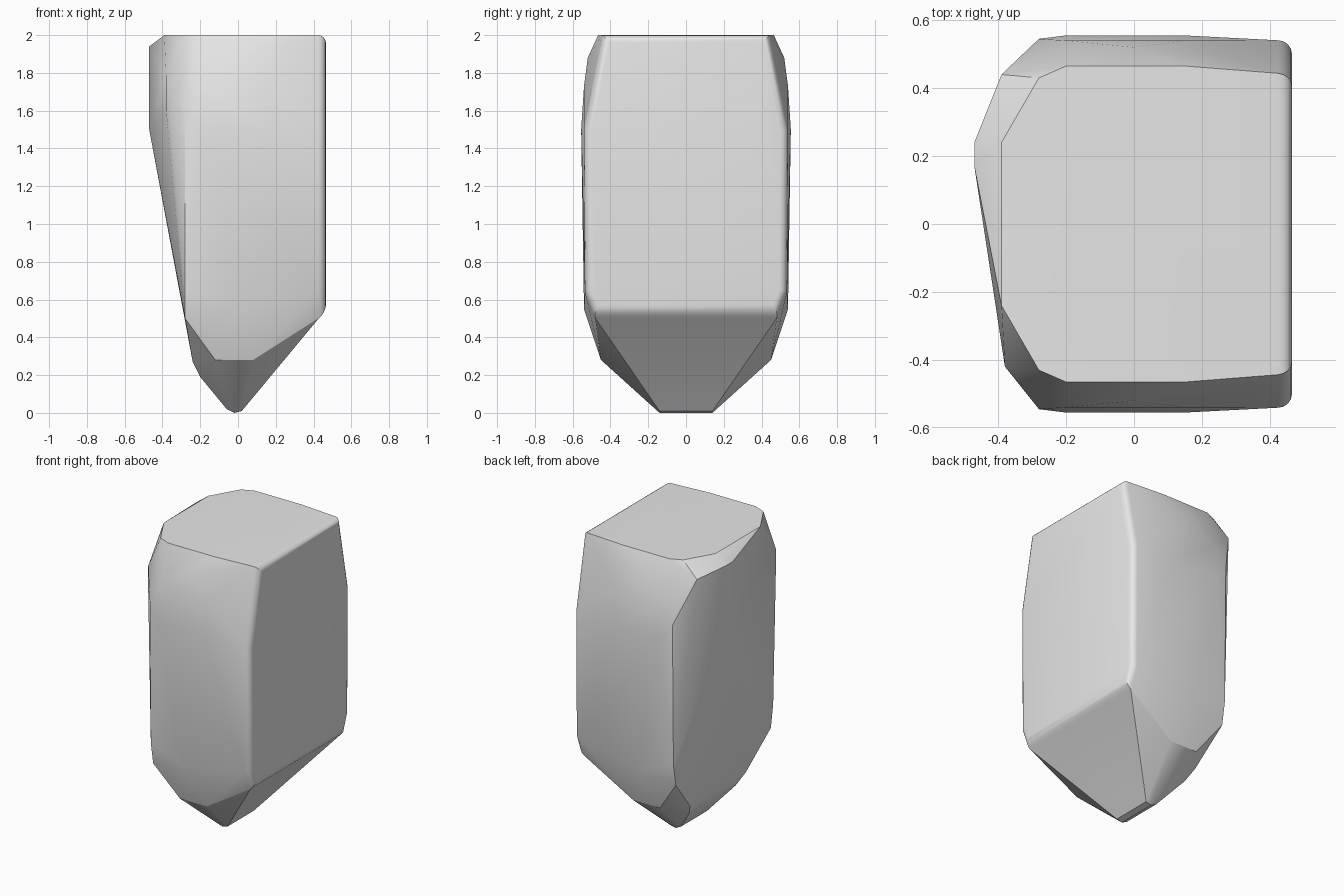
import bpy
import bmesh
import math

cube = bpy.data.objects.get("Cube")
if cube:
    bpy.data.objects.remove(cube, do_unlink=True)

# Stone colour
stone = bpy.data.materials.new("pale_grey_stone")
stone.use_nodes = True
grey = (0.8, 0.8, 0.8, 1)
stone.diffuse_color = grey
stone.node_tree.nodes["Principled BSDF"].inputs["Base Color"].default_value = grey

# Corners shared by the front and the back
mirrored = [
    (0.465, 0.44, 2), (0.15, 0.465, 2), (-0.2, 0.465, 2), (-0.28, 0.43, 2),
    (0, 0.52, 1.88), (-0.2, 0.54, 1.73), (0.15, 0.54, 1.73),
    (0.465, 0.54, 1.49), (0.15, 0.555, 1.5), (-0.2, 0.555, 1.5),
    (-0.28, 0.545, 1.6), (-0.28, 0.535, 0.65), (-0.28, 0.51, 0.5),
    (0.465, 0.535, 0.65), (0.465, 0.49, 0.53), (-0.02, 0.54, 0.55),
    (0.08, 0.45, 0.28), (-0.12, 0.45, 0.28), (-0.24, 0.3, 0.27),
    (-0.2, 0.25, 0.19), (-0.06, 0.14, 0.02), (-0.02, 0.14, 0), (0.02, 0.14, 0.01),
    (-0.39, 0.24, 2),
]
# Corners of the uneven broken side
broken_side = [
    (-0.47, 0.24, 1.94), (-0.47, 0.17, 1.94), (-0.47, 0.24, 1.5), (-0.47, 0.17, 1.5),
    (-0.39, 0.44, 1.9), (-0.38, -0.42, 1.78), (-0.38, -0.42, 1.6),
]

# Faceted body wrapped around the corners
bm = bmesh.new()
for x, y, z in mirrored:
    bm.verts.new((x, y, z))
    bm.verts.new((x, -y, z))
for corner in broken_side:
    bm.verts.new(corner)
hull = bmesh.ops.convex_hull(bm, input=bm.verts[:])
unused = {v for v in hull["geom_interior"] + hull["geom_unused"]
          if isinstance(v, bmesh.types.BMVert)}
bmesh.ops.delete(bm, geom=list(unused), context='VERTS')
bmesh.ops.dissolve_limit(bm, angle_limit=math.radians(1),
                         verts=bm.verts[:], edges=bm.edges[:])
bmesh.ops.recalc_face_normals(bm, faces=bm.faces[:])

# Worn rounding along the rim of the flat side
rim = [e for e in bm.edges
       if all(v.co.x > 0.46 for v in e.verts) and e.calc_face_angle(0) > 0.3]
bmesh.ops.bevel(bm, geom=rim, offset=0.04, offset_type='OFFSET', segments=4,
                profile=0.5, affect='EDGES', clamp_overlap=True)

mesh = bpy.data.meshes.new("rock")
bm.to_mesh(mesh)
bm.free()
mesh.materials.append(stone)
rock = bpy.data.objects.new("rock", mesh)
bpy.context.collection.objects.link(rock)

# Smooth shading with sharp chips
bpy.ops.object.select_all(action='DESELECT')
rock.select_set(True)
bpy.context.view_layer.objects.active = rock
bpy.ops.object.shade_smooth_by_angle(angle=math.radians(25))
